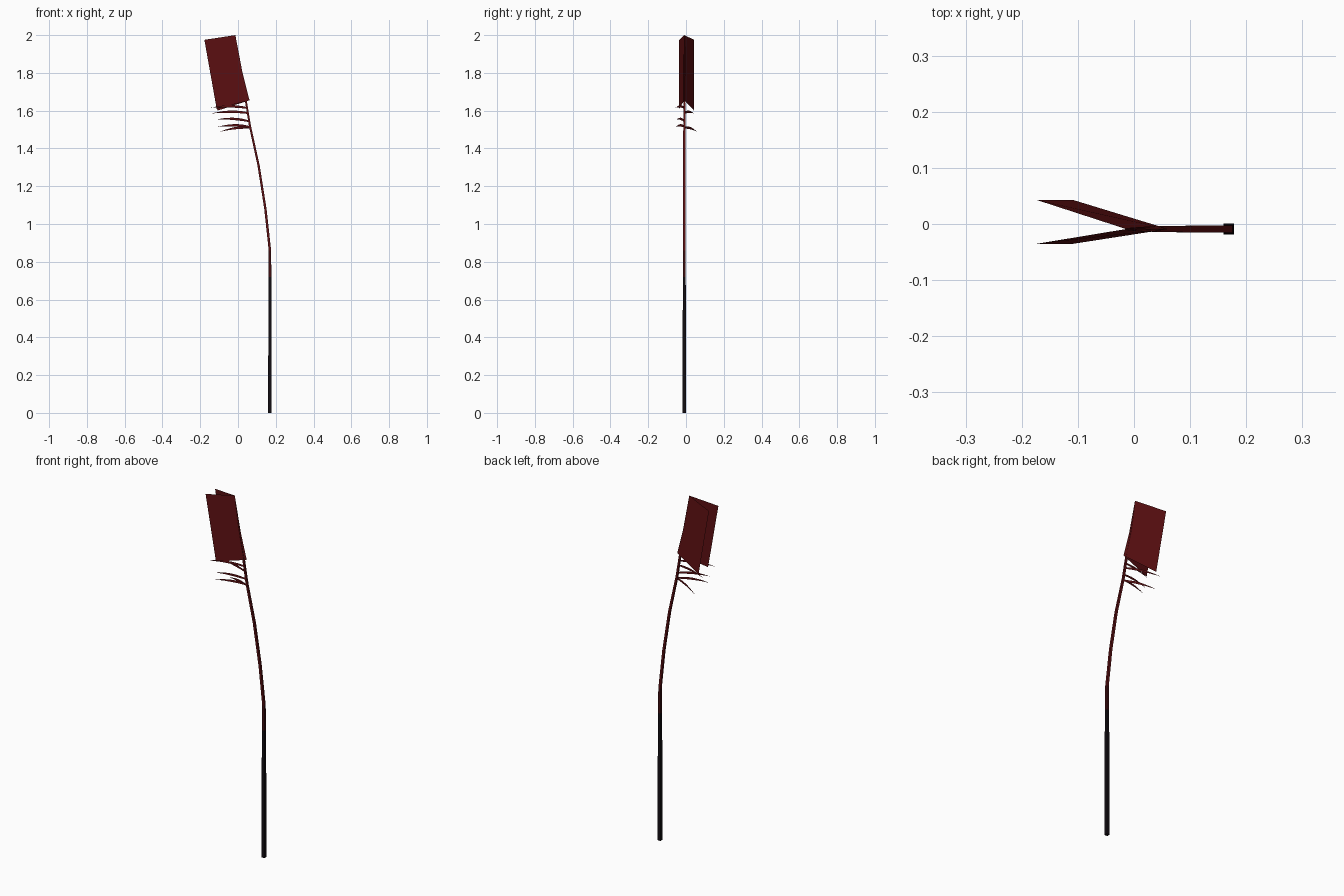
import bpy
from mathutils import Vector

if "Cube" in bpy.data.objects:
    bpy.data.objects.remove(bpy.data.objects["Cube"])


def material(name, rgb):
    m = bpy.data.materials.new(name)
    m.diffuse_color = (*rgb, 1)
    m.use_nodes = True
    m.node_tree.nodes["Principled BSDF"].inputs["Base Color"].default_value = m.diffuse_color
    return m


RED = material("dark_red", (0.11, 0.005, 0.006))
DARK = material("dark_brown", (0.05, 0.004, 0.005))
BLACK = material("near_black", (0.006, 0.004, 0.006))


def make(name, verts, faces, mats):
    me = bpy.data.meshes.new(name)
    me.from_pydata(verts, [], faces)
    for m in mats:
        me.materials.append(m)
    ob = bpy.data.objects.new(name, me)
    bpy.context.collection.objects.link(ob)
    return ob


# Square tapered stalk: x, z, half width
Y = -0.009
path = [(0.169, 0, 0.0095), (0.169, 0.47, 0.0085), (0.169, 0.72, 0.0075),
        (0.169, 0.86, 0.0065), (0.145, 1.08, 0.0062), (0.109, 1.31, 0.006),
        (0.063, 1.52, 0.0055), (0.042, 1.65, 0.005), (0.012, 1.81, 0.004),
        (-0.012, 1.97, 0.002)]
verts, faces = [], []
for x, z, r in path:
    verts += [(x - r, Y - r, z), (x + r, Y - r, z), (x + r, Y + r, z), (x - r, Y + r, z)]
for i in range(len(path) - 1):
    for j in range(4):
        k = (j + 1) % 4
        faces.append((4 * i + j, 4 * i + k, 4 * i + 4 + k, 4 * i + 4 + j))
faces.append((3, 2, 1, 0))
n = 4 * (len(path) - 1)
faces.append((n, n + 1, n + 2, n + 3))
stalk = make("stalk", verts, faces, [BLACK, DARK, RED])
for i, p in enumerate(stalk.data.polygons):
    p.material_index = 0 if i < 8 or i == len(faces) - 2 else 1 if i < 12 else 2

# Two flat vanes opening in a V from the stalk
for name, y, zlow, dx in (("back_vane", 0.043, 1.60, 0.004), ("front_vane", -0.036, 1.61, 0)):
    make(name, [(-0.014, Y, 2.0), (-0.178 + dx, y, 1.975), (-0.113 + dx, y, zlow),
                (0.061, Y, 1.655), (0.024, Y, 1.80)], [(0, 1, 2, 3, 4)], [RED])


# Thin upright blades that arch out from the stalk and droop to a point
def blade(name, root, tip, rise, depth):
    a, b = Vector(root), Vector(tip)
    verts, steps = [], 6
    for i in range(steps + 1):
        t = i / steps
        p = a.lerp(b, t) + Vector((0, 0, rise * 4 * t * (1 - t)))
        w = depth * min(1, 0.6 + t) * (1 - t ** 2)
        verts += [p + Vector((0, 0, w / 2)), p - Vector((0, 0, w / 2))]
    make(name, verts, [(2 * i, 2 * i + 1, 2 * i + 3, 2 * i + 2) for i in range(steps)], [RED])


tips = [(0.046, 1.615, -0.145, -0.055, 1.615), (0.048, 1.588, -0.14, 0.042, 1.585),
        (0.054, 1.545, -0.115, -0.050, 1.553), (0.058, 1.515, -0.11, -0.053, 1.514),
        (0.060, 1.510, -0.095, 0.058, 1.488)]
for i, (x, z, tx, ty, tz) in enumerate(tips):
    blade(f"blade_{i + 1}", (x, Y, z), (tx, ty, tz), 0.008, 0.016)
